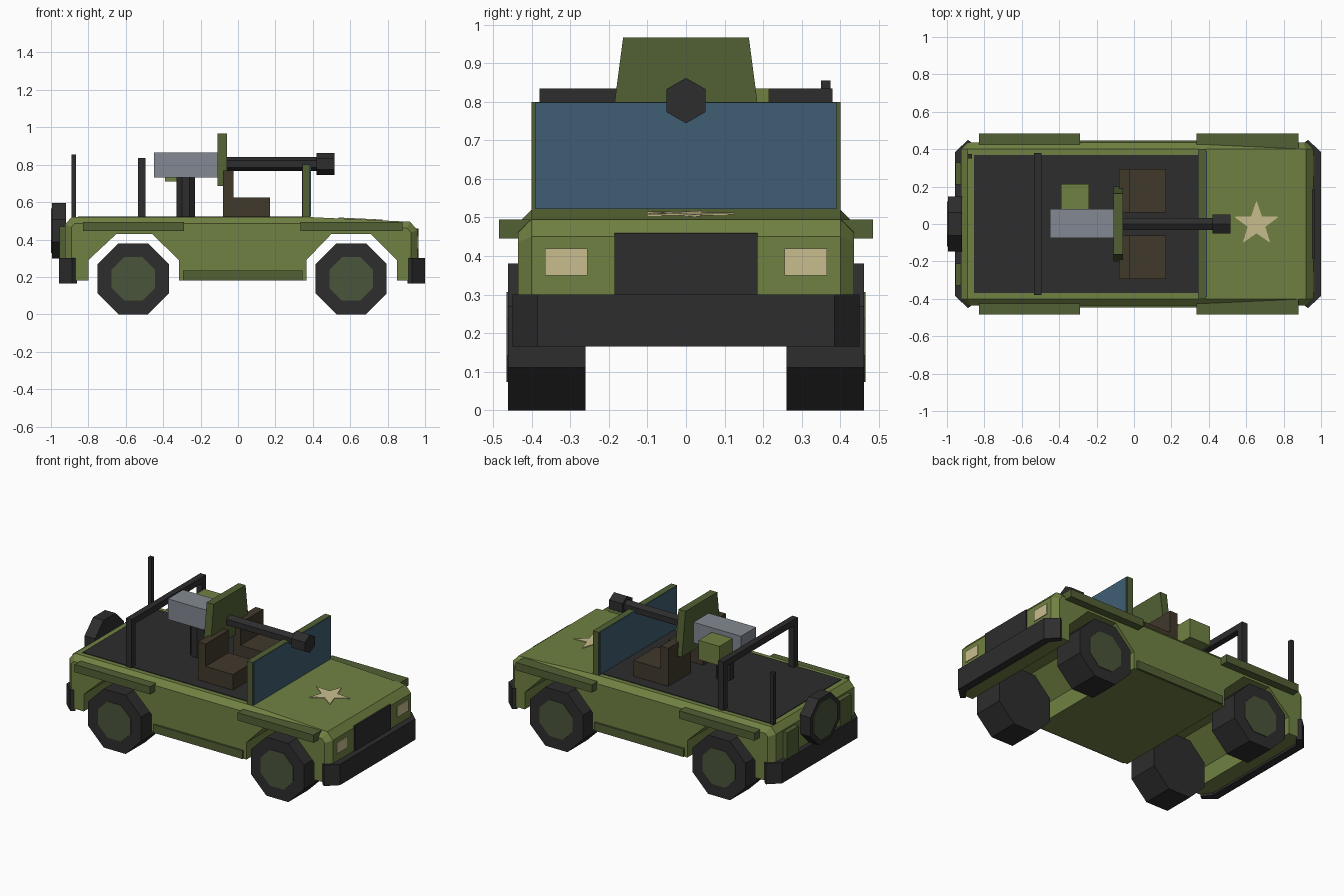
import bpy, bmesh, math
from mathutils import Vector

cube = bpy.data.objects.get("Cube")
if cube:
    bpy.data.objects.remove(cube, do_unlink=True)


def material(name, hex_code):
    channels = [int(hex_code[i:i + 2], 16) / 255 for i in (0, 2, 4)]
    colour = [c / 12.92 if c < 0.04 else ((c + 0.055) / 1.055) ** 2.4 for c in channels] + [1]
    m = bpy.data.materials.new(name)
    m.use_nodes = True
    m.diffuse_color = colour
    m.node_tree.nodes["Principled BSDF"].inputs["Base Color"].default_value = colour
    return m


olive = material("olive green", "708142")
dark_olive = material("dark olive", "526034")
hub_green = material("hub green", "4a553a")
black = material("rubber black", "2d2d2d")
glass_blue = material("glass blue", "405f74")
metal = material("gun metal grey", "838992")
brown = material("seat brown", "41382b")
cream = material("cream", "c9be8f")


def prism(name, points, axis, a, b, mat):
    """Extrude a 2D outline along an axis from a to b."""
    place = {"x": lambda p, d: (d, p[0], p[1]),
             "y": lambda p, d: (p[0], d, p[1]),
             "z": lambda p, d: (p[0], p[1], d)}[axis]
    bm = bmesh.new()
    lower, upper = ([bm.verts.new(place(p, d)) for p in points] for d in (a, b))
    bm.faces.new(lower)
    bm.faces.new(upper)
    n = len(points)
    for i in range(n):
        j = (i + 1) % n
        bm.faces.new((lower[i], lower[j], upper[j], upper[i]))
    bmesh.ops.recalc_face_normals(bm, faces=bm.faces)
    mesh = bpy.data.meshes.new(name)
    bm.to_mesh(mesh)
    bm.free()
    mesh.materials.append(mat)
    obj = bpy.data.objects.new(name, mesh)
    bpy.context.collection.objects.link(obj)
    return obj


def box(name, x, y, z, mat):
    outline = [(x[0], y[0]), (x[1], y[0]), (x[1], y[1]), (x[0], y[1])]
    return prism(name, outline, "z", z[0], z[1], mat)


def ngon(cx, cy, apothem, sides, turn=0.5):
    r = apothem / math.cos(math.pi / sides)
    return [(cx + r * math.cos((i + turn) * math.tau / sides),
             cy + r * math.sin((i + turn) * math.tau / sides)) for i in range(sides)]


def pair(side, lo, hi):
    return sorted((side * lo, side * hi))


# Body: side outline with wheel arches, chamfered along the outer edges
outline = [(.85, .18), (.96, .18), (.96, .45), (.92, .495), (.38, .52), (-.89, .52),
           (-.925, .48), (-.925, .18), (-.8, .18), (-.8, .29), (-.65, .43), (-.46, .43),
           (-.315, .29), (-.315, .18), (.365, .18), (.365, .29), (.5, .43), (.71, .43), (.85, .29)]
body = prism("body", outline, "y", -.435, .435, olive)
bm = bmesh.new()
bm.from_mesh(body.data)
rim = [e for e in bm.edges
       if abs(e.verts[0].co.y - e.verts[1].co.y) < .01
       and all(v.co.z > .44 or abs(v.co.x) > .9 for v in e.verts)]
bmesh.ops.bevel(bm, geom=rim, offset=.035, segments=1, affect="EDGES")
bm.to_mesh(body.data)
bm.free()

# Cabin floor, bonnet star
box("cabin_floor", (-.855, .345), (-.37, .37), (.515, .524), black)
star_points = []
for i in range(10):
    r = .125 if i % 2 == 0 else .05
    angle = math.pi / 2 + i * math.pi / 5
    star_points.append((.655 + r * math.cos(angle), r * math.sin(angle)))
star = prism("bonnet_star", star_points, "z", 0, .005, cream)
for v in star.data.vertices:
    v.co.z += .52 - (v.co.x - .38) * .025 / .54

# Wheels, fenders, steps, lights and seats on both sides
for side, label in ((1, "left"), (-1, "right")):
    for x, end in ((.605, "front"), (-.56, "rear")):
        prism(f"{end}_{label}_tyre", ngon(x, .19, .19, 8), "y", *pair(side, .26, .462), black)
        prism(f"{end}_{label}_hub", ngon(x, .19, .117, 8), "y", *pair(side, .4, .466), hub_green)
    for x, end in (((.335, .88), "front"), ((-.83, -.29), "rear")):
        box(f"{end}_{label}_fender", x, pair(side, .4, .485), (.445, .495), dark_olive)
    box(f"{label}_side_step", (-.295, .345), pair(side, .4, .447), (.182, .235), dark_olive)
    box(f"{label}_headlight", (.955, .965), pair(side, .255, .365), (.35, .42), cream)
    box(f"{label}_rear_can", (-.955, -.92), pair(side, .21, .33), (.25, .47), dark_olive)
    seat = [(-.08, .52), (.17, .52), (.17, .625), (-.025, .625), (-.025, .77), (-.08, .77)]
    prism(f"{label}_seat", seat, "y", *pair(side, .062, .295), brown)

# Grille and wrap-around bumpers
box("grille", (.955, .966), (-.185, .185), (.29, .46), black)
half = [(1, .385), (.93, .45), (.905, .43), (.95, .37)]
bumper = half + [(x, -y) for x, y in reversed(half)]
prism("front_bumper", bumper, "z", .165, .3, black)
prism("rear_bumper", [(.043 - x, y) for x, y in bumper], "z", .165, .3, black)

# Spare wheel on the tail
prism("spare_tyre", ngon(0, .447, .148, 8), "x", -.995, -.92, black)
prism("spare_hub", ngon(0, .447, .12, 8), "x", -1, -.95, hub_green)

# Windscreen with glass on both faces
box("windscreen_frame", (.345, .385), (-.4, .4), (.51, .8), dark_olive)
for x, label in ((.385, "outer"), (.341, "inner")):
    box(f"{label}_glass", (x, x + .004), (-.39, .39), (.522, .798), glass_blue)

# Roll bar and aerial
bar = [(-.38, .52), (-.38, .835), (.38, .835), (.38, .52),
       (.34, .52), (.34, .795), (-.34, .795), (-.34, .52)]
prism("roll_bar", bar, "x", -.535, -.495, black)
box("aerial", (-.89, -.865), (.35, .375), (.52, .855), black)

# Mounted gun
prism("gun_post", ngon(-.28, 0, .05, 8), "z", .52, .74, black)
box("gun_receiver", (-.45, -.1), (-.075, .08), (.732, .865), metal)
box("ammo_box", (-.39, -.24), (.08, .215), (.71, .835), olive)
shield = [(-.2, .685), (.2, .685), (.163, .967), (-.163, .967)]
prism("gun_shield", shield, "x", -.11, -.06, dark_olive)
prism("gun_barrel", ngon(0, .803, .032, 6, 0.5), "x", -.06, .43, black)
prism("gun_muzzle", ngon(0, .803, .051, 6, 0.5), "x", .42, .515, black)
